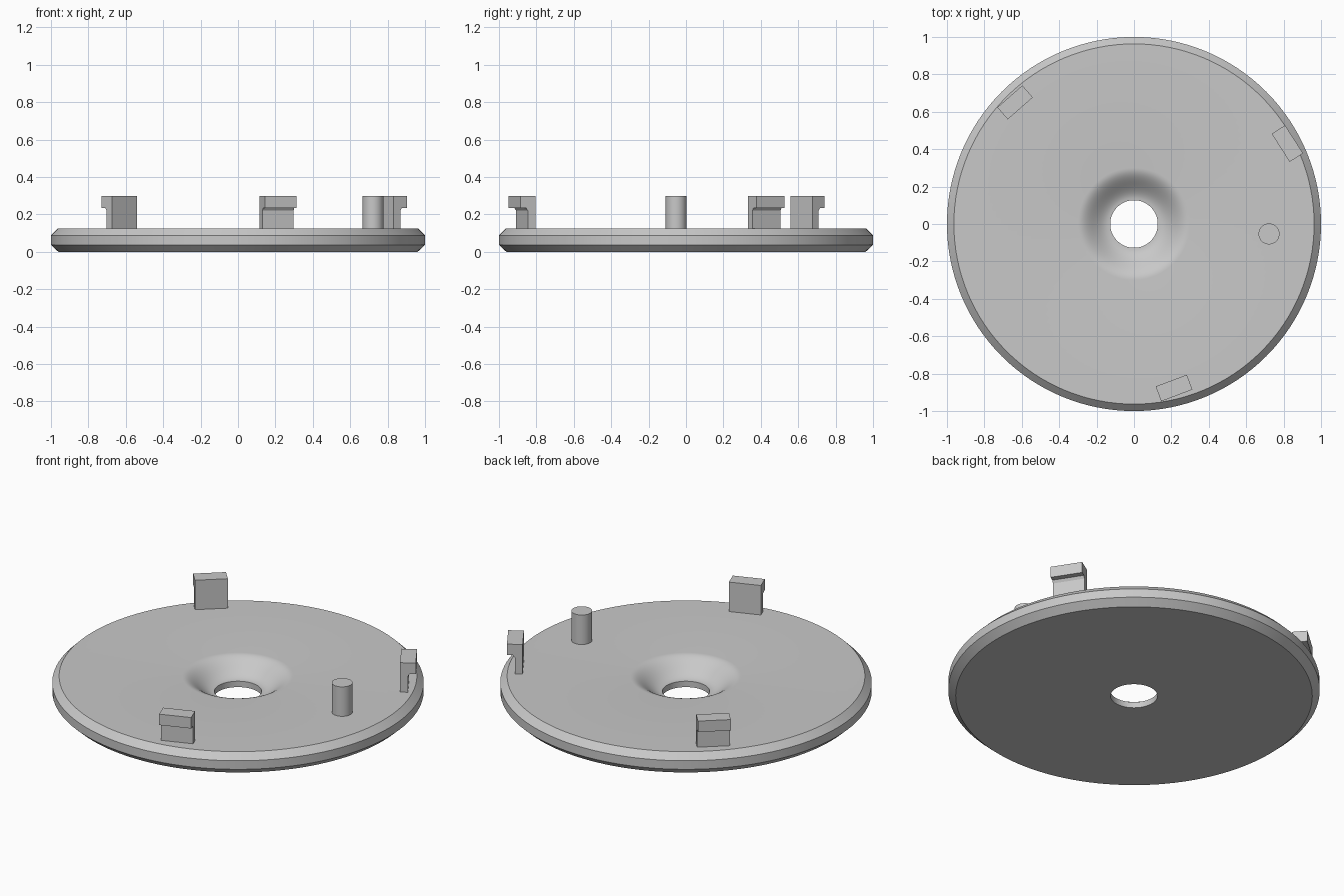
import bpy, bmesh, math
from mathutils import Matrix, Vector

if "Cube" in bpy.data.objects:
    bpy.data.objects.remove(bpy.data.objects["Cube"], do_unlink=True)

grey = bpy.data.materials.new("plain_grey")
grey.use_nodes = True
colour = (0.58, 0.58, 0.58, 1)
grey.diffuse_color = colour
grey.node_tree.nodes["Principled BSDF"].inputs["Base Color"].default_value = colour


def finish(name, bm, smooth=True):
    """Turn a bmesh into a named object with the grey material."""
    bmesh.ops.recalc_face_normals(bm, faces=bm.faces)
    mesh = bpy.data.meshes.new(name)
    bm.to_mesh(mesh)
    bm.free()
    mesh.materials.append(grey)
    ob = bpy.data.objects.new(name, mesh)
    bpy.context.collection.objects.link(ob)
    if smooth:
        bpy.ops.object.select_all(action='DESELECT')
        ob.select_set(True)
        bpy.context.view_layer.objects.active = ob
        bpy.ops.object.shade_smooth_by_angle(angle=math.radians(30))
    return ob


def lathe(name, profile, sides=128):
    """Revolve a closed (radius, height) profile around z."""
    bm = bmesh.new()
    rings = []
    for i in range(sides):
        a = 2 * math.pi * i / sides
        rings.append([bm.verts.new((r * math.cos(a), r * math.sin(a), z)) for r, z in profile])
    for i in range(sides):
        here, after = rings[i], rings[(i + 1) % sides]
        for j in range(len(profile)):
            k = (j + 1) % len(profile)
            bm.faces.new((here[j], after[j], after[k], here[k]))
    return finish(name, bm)


# Disc: chamfered rim, flat underside, dished centre around a through hole
TOP, HOLE, DISH, LIP = 0.125, 0.127, 0.30, 0.035
STEPS = 14
profile = [(HOLE, 0), (0.96, 0), (1, 0.037), (1, 0.088), (0.963, TOP)]
for s in range(STEPS + 1):
    t = s / STEPS
    blend = (1 + math.cos(math.pi * t)) / 2
    profile.append((DISH + (HOLE - DISH) * t, LIP + (TOP - LIP) * blend))
lathe("disc", profile)

# Clips: hooked section extruded sideways, hook facing outwards
DEPTH, WIDTH, HEIGHT = 0.085, 0.178, 0.30
half = DEPTH / 2
section = [(-half, TOP - 0.01), (0, TOP - 0.01), (0, 0.22), (0.01, 0.235),
           (half, 0.235), (half, HEIGHT), (-half, HEIGHT)]


def clip(name, x, y, angle):
    bm = bmesh.new()
    face = bm.faces.new([bm.verts.new((u, -WIDTH / 2, z)) for u, z in section])
    side = bmesh.ops.extrude_face_region(bm, geom=[face])["geom"]
    moved = [g for g in side if isinstance(g, bmesh.types.BMVert)]
    bmesh.ops.translate(bm, verts=moved, vec=Vector((0, WIDTH, 0)))
    place = Matrix.Translation((x, y, 0)) @ Matrix.Rotation(math.radians(angle), 4, 'Z')
    bmesh.ops.transform(bm, matrix=place, verts=bm.verts)
    finish(name, bm, smooth=False)


clip("back_right_clip", -0.636, 0.65, 131.3)
clip("left_clip", 0.82, 0.43, 32.7)
clip("front_clip", 0.214, -0.877, -69.4)

# Locating pin
bm = bmesh.new()
pin_height = HEIGHT - TOP + 0.01
bmesh.ops.create_cone(bm, cap_ends=True, segments=48, radius1=0.056, radius2=0.056,
                      depth=pin_height,
                      matrix=Matrix.Translation((0.722, -0.053, HEIGHT - pin_height / 2)))
finish("pin", bm)
